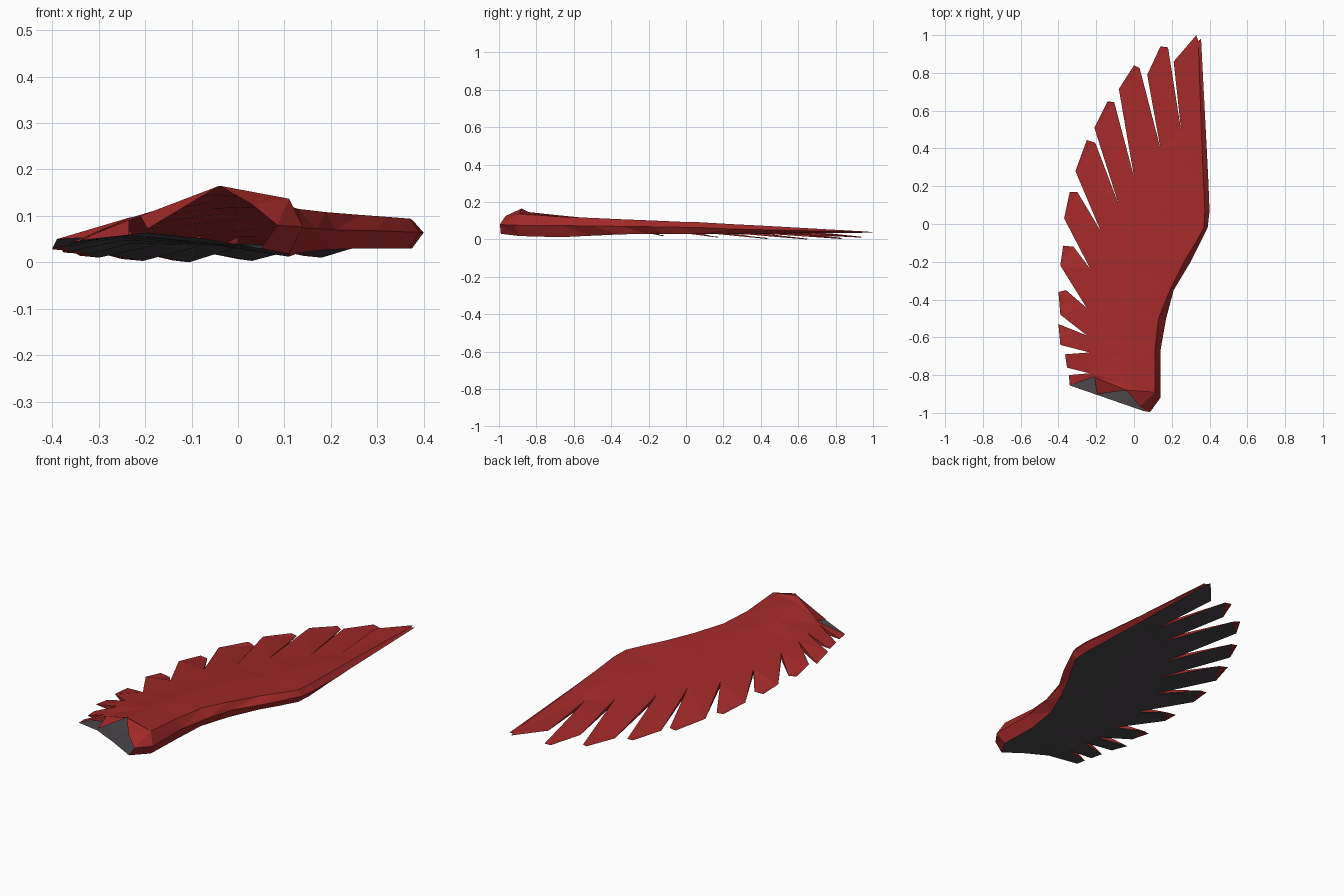
import bpy, bmesh

if "Cube" in bpy.data.objects:
    bpy.data.objects.remove(bpy.data.objects["Cube"])


def material(name, rgb):
    m = bpy.data.materials.new(name)
    m.diffuse_color = (*rgb, 1)
    m.use_nodes = True
    m.node_tree.nodes["Principled BSDF"].inputs["Base Color"].default_value = m.diffuse_color
    return m


# Leading edge stations, wing tip to root: outer x, outer y, inner x, inner y
EDGE = [(.355, .98, .34, .97), (.385, .40, .36, .40), (.393, .24, .367, .24),
        (.40, .07, .375, .07), (.39, -.02, .37, -.02), (.345, -.11, .32, -.11),
        (.30, -.20, .265, -.20), (.21, -.35, .19, -.35), (.17, -.50, .13, -.50),
        (.14, -.67, .11, -.67), (.14, -.92, .11, -.89), (.085, -.995, .03, -.965)]
# Heights of the leading edge: upper, outer, lower
EDGE_Z = [(.042, .039, .036), (.074, .052, .032), (.082, .056, .031),
          (.092, .064, .03), (.094, .065, .03), (.098, .066, .03),
          (.102, .068, .03), (.108, .07, .027), (.115, .072, .02),
          (.121, .074, .012), (.137, .076, .018), (.125, .08, .03)]
# Notches between feathers (x, y, upper z), the last is the root corner
NOTCH = [(.25, .49, .052), (.14, .40, .053), (0, .25, .055), (-.08, .10, .058),
         (-.175, -.04, .062), (-.23, -.24, .068), (-.25, -.445, .078),
         (-.25, -.59, .088), (-.235, -.68, .096), (-.235, -.79, .095), (-.21, -.81, .10)]
# Extra camber of the upper skin at mid chord
CAMBER = [.004, .005, .006, .007, .008, .01, .012, .014, .02, .03]
# Feather tips: corner points from outer to inner
TIPS = [[(.33, 1.0), (.21, .86)],
        [(.18, .935), (.14, .94), (.07, .79)],
        [(.03, .825), (0, .84), (-.08, .715)],
        [(-.105, .645), (-.14, .65), (-.21, .51)],
        [(-.205, .43), (-.25, .445), (-.31, .28)],
        [(-.30, .17), (-.34, .17), (-.37, .03)],
        [(-.32, -.12), (-.375, -.115), (-.39, -.22)],
        [(-.36, -.35), (-.40, -.36), (-.39, -.48)],
        [(-.40, -.53), (-.39, -.64)],
        [(-.365, -.69), (-.355, -.76)],
        [(-.345, -.80), (-.34, -.855)]]
TIP_Z = [.038, .01, .003, 0, .003, .01, .017, .024, .03, .04, .044]

bm = bmesh.new()
V = lambda *p: bm.verts.new(p)


def face(verts, mat):
    bm.faces.new(verts).material_index = mat


def mid(a, b, dz):
    p = (a.co + b.co) / 2
    return V(p.x, p.y, p.z + dz)


# Leading edge band, red above and below
up = [V(e[2], e[3], z[0]) for e, z in zip(EDGE, EDGE_Z)]
out = [V(e[0], e[1], z[1]) for e, z in zip(EDGE, EDGE_Z)]
low = [V(e[2], e[3], z[2]) for e, z in zip(EDGE, EDGE_Z)]
low[-1].co = (.05, -.99, .03)
for i in range(len(EDGE) - 1):
    face([up[i], up[i + 1], out[i + 1], out[i]], 0)
    face([out[i], out[i + 1], low[i + 1], low[i]], 0)

# Upper and lower skins between the leading edge and the notches
n_up = [V(*n) for n in NOTCH]
n_low = [V(x, y, .03 + (z - .05) * .6) for x, y, z in NOTCH]
n_low[-1].co = (-.195, -.905, .064)
m_up = [mid(a, b, c) for a, b, c in zip(up[1:], n_up, CAMBER)] + [V(-.04, -.88, .165)]
m_low = [mid(a, b, .004) for a, b in zip(low[1:], n_low)]
for edge, middle, notch, mat in ((up, m_up, n_up, 0), (low, m_low, n_low, 1)):
    for i in range(len(NOTCH) - 1):
        face([edge[i + 1], middle[i], middle[i + 1], edge[i + 2]], mat)
        face([middle[i], notch[i], notch[i + 1], middle[i + 1]], mat)
# Upper skin flap at the open root
face([m_up[-1], n_up[-1], V(-.195, -.90, .072)], 0)

# Feathers: red upper and dark lower faces meeting at the tips
for i, (tip, z) in enumerate(zip(TIPS, TIP_Z)):
    t = [V(x, y, z + (.02 if 0 < i < 9 and k == len(tip) - 1 else .004 * k))
         for k, (x, y) in enumerate(tip)]
    if i == 0:
        face([m_up[0], up[1], up[0], *t, n_up[0]], 0)
        face([m_low[0], low[1], low[0], *t, n_low[0]], 1)
        face([up[0], out[0], low[0], t[0]], 0)
    else:
        face([n_up[i - 1], *t, n_up[i]], 0)
        face([n_low[i - 1], *t, n_low[i]], 1)
        face([n_up[i - 1], n_low[i - 1], t[0]], 0)
    if i < len(TIPS) - 1:
        face([n_up[i], n_low[i], t[-1]], 0)

bmesh.ops.triangulate(bm, faces=[f for f in bm.faces if len(f.verts) > 3])
bmesh.ops.recalc_face_normals(bm, faces=bm.faces)
me = bpy.data.meshes.new("wing")
bm.to_mesh(me)
bm.free()
me.materials.append(material("red", (.36, .022, .022)))
me.materials.append(material("charcoal", (.07, .062, .07)))
wing = bpy.data.objects.new("wing", me)
bpy.context.collection.objects.link(wing)
